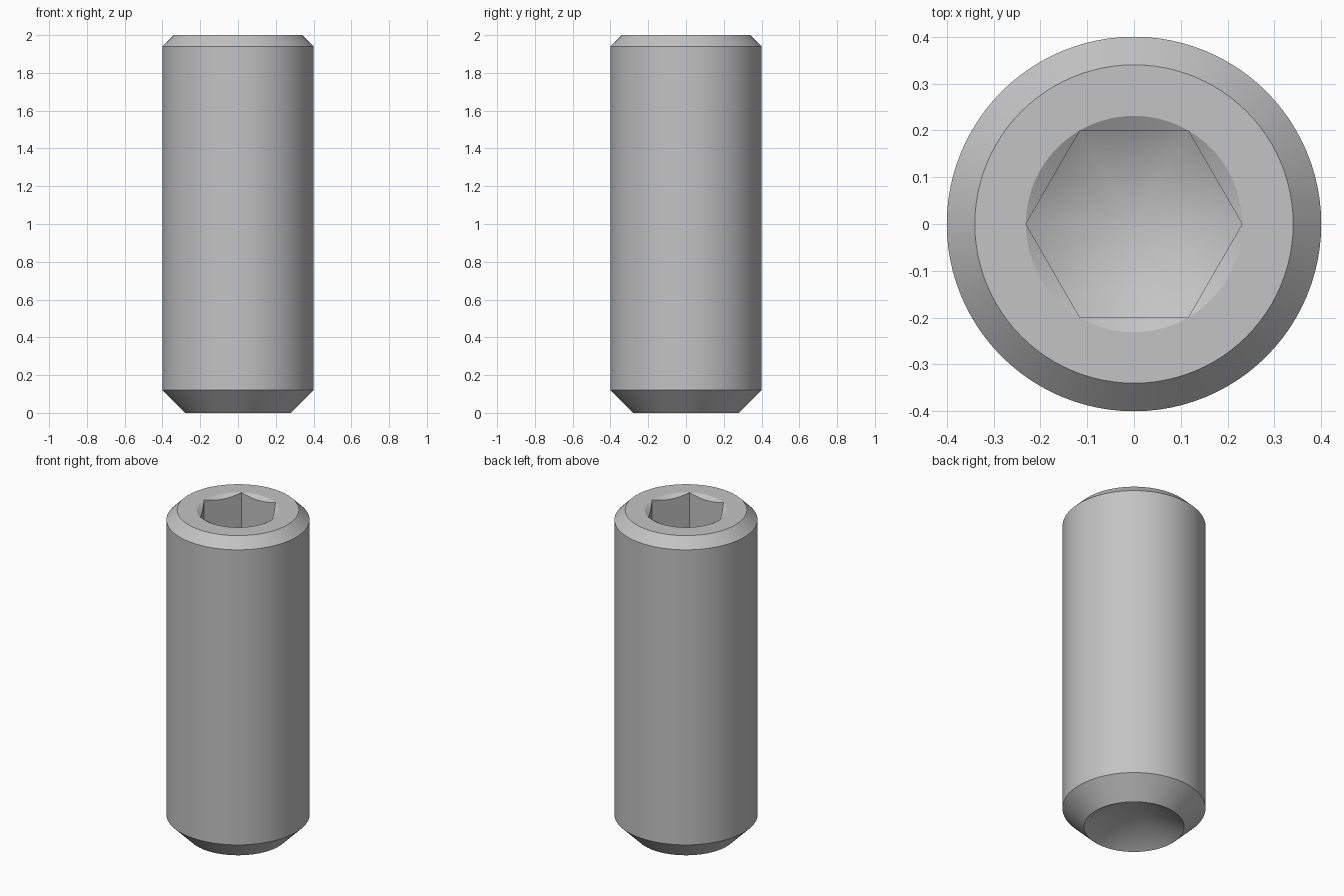
import bpy
import bmesh
from math import cos, sin, pi, radians, tan

cube = bpy.data.objects.get("Cube")
if cube:
    bpy.data.objects.remove(cube, do_unlink=True)

SIDES = 96
SLOPE = tan(radians(30))      # drill point and countersink slope
HEX_FLAT = 0.2                # centre to flat of the hex socket
HEX_CORNER = HEX_FLAT / cos(pi / 6)
SOCKET_FLOOR = 1.5
CUP_RADIUS = 0.28


def hex_radius(angle):
    """Distance from the axis to the hexagon, corners on the x axis."""
    return HEX_FLAT / cos(angle % (pi / 3) - pi / 6)


def add_ring(bm, radius, height):
    """Ring of vertices; radius and height are functions of the angle."""
    ring = []
    for i in range(SIDES):
        a = 2 * pi * i / SIDES
        r = radius(a)
        ring.append(bm.verts.new((r * cos(a), r * sin(a), height(a))))
    return ring


def circle(bm, r, z):
    return add_ring(bm, lambda a: r, lambda a: z)


def hexagon(bm, corner_z):
    """Where the hexagon walls meet a cone that passes the corners at corner_z."""
    return add_ring(bm, hex_radius,
                    lambda a: corner_z - (HEX_CORNER - hex_radius(a)) * SLOPE)


def cap_with_point(bm, ring, z):
    tip = bm.verts.new((0, 0, z))
    for i in range(SIDES):
        bm.faces.new((ring[i], ring[(i + 1) % SIDES], tip))


bm = bmesh.new()
rings = [
    circle(bm, CUP_RADIUS, 0),        # cup rim
    circle(bm, 0.4, 0.12),            # bottom chamfer
    circle(bm, 0.4, 1.94),            # shank
    circle(bm, 0.34, 2),              # top chamfer
    circle(bm, HEX_CORNER, 2),        # socket mouth
    hexagon(bm, 2),                   # countersink meets the hex walls
    hexagon(bm, SOCKET_FLOOR),        # hex walls meet the drilled floor
]
for low, high in zip(rings, rings[1:]):
    for i in range(SIDES):
        j = (i + 1) % SIDES
        bm.faces.new((low[i], low[j], high[j], high[i]))

# Conical cup below and drilled point inside the socket
cap_with_point(bm, rings[0], CUP_RADIUS * SLOPE)
cap_with_point(bm, rings[-1], SOCKET_FLOOR - HEX_CORNER * SLOPE)

bmesh.ops.remove_doubles(bm, verts=bm.verts, dist=0.00001)
bmesh.ops.recalc_face_normals(bm, faces=bm.faces)
mesh = bpy.data.meshes.new("set_screw")
bm.to_mesh(mesh)
bm.free()

screw = bpy.data.objects.new("set_screw", mesh)
bpy.context.collection.objects.link(screw)

# Plain grey metal
steel = bpy.data.materials.new("grey_steel")
steel.use_nodes = True
colour = (0.55, 0.55, 0.55, 1)
steel.diffuse_color = colour
steel.node_tree.nodes["Principled BSDF"].inputs["Base Color"].default_value = colour
mesh.materials.append(steel)

# Smooth round surfaces, crisp edges
bpy.ops.object.select_all(action="DESELECT")
screw.select_set(True)
bpy.context.view_layer.objects.active = screw
bpy.ops.object.shade_smooth_by_angle(angle=radians(20))
